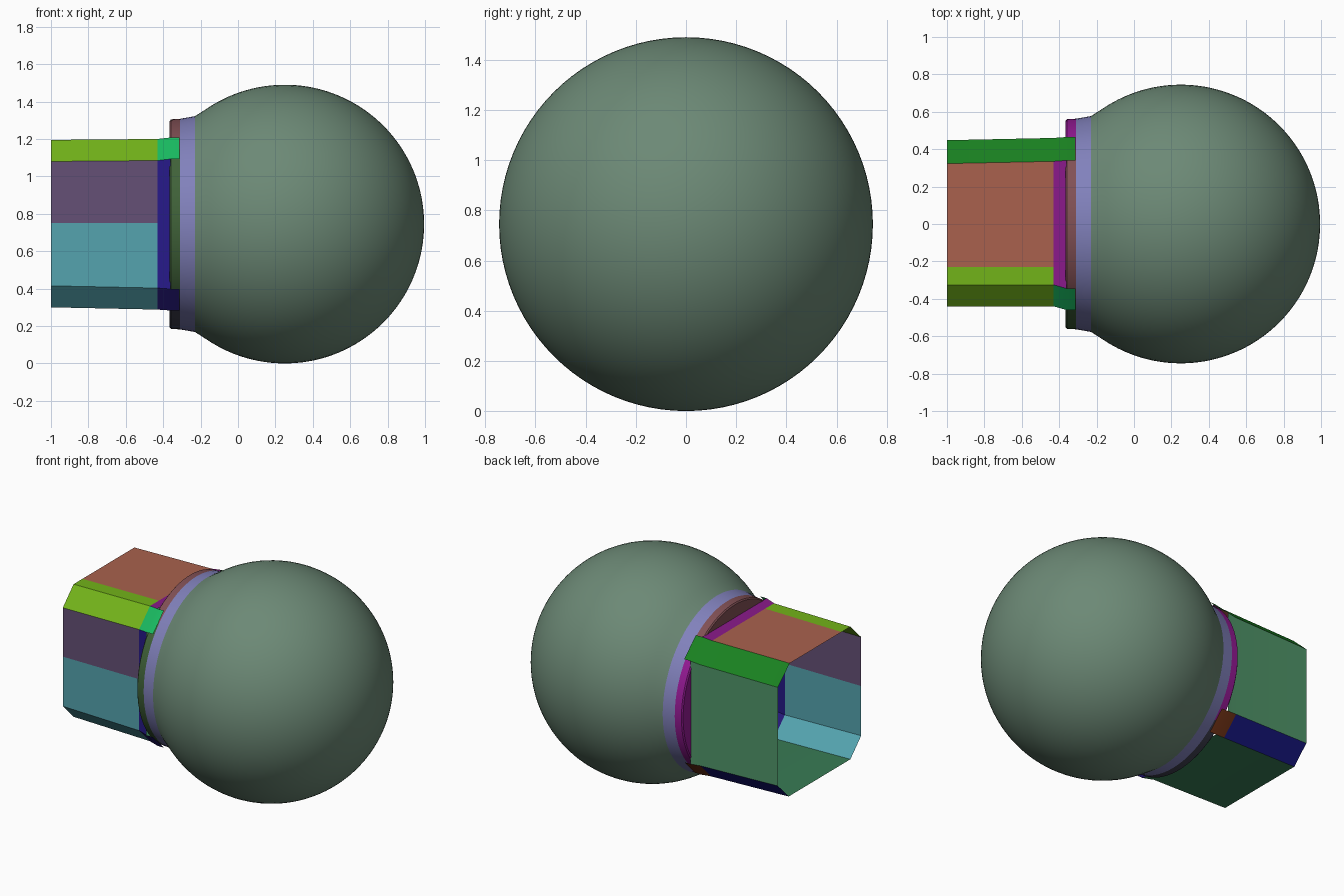
import bpy, bmesh, math

if "Cube" in bpy.data.objects:
    bpy.data.objects.remove(bpy.data.objects["Cube"])

CZ = 0.745          # height of the lamp axis


def make(name, rows, color, closed=False, angle=30):
    """Skin a grid of points (rows of equal length) into one object."""
    bm = bmesh.new()
    grid = [[bm.verts.new(p) for p in row] for row in rows]
    n = len(rows[0])
    for a, b in zip(grid, grid[1:]):
        for i in range(n if closed else n - 1):
            j = (i + 1) % n
            bm.faces.new((a[i], b[i], b[j], a[j]))
    bmesh.ops.remove_doubles(bm, verts=bm.verts, dist=1e-5)
    bmesh.ops.recalc_face_normals(bm, faces=bm.faces)
    me = bpy.data.meshes.new(name)
    bm.to_mesh(me)
    bm.free()
    ob = bpy.data.objects.new(name, me)
    bpy.context.collection.objects.link(ob)
    mat = bpy.data.materials.new(name)
    mat.diffuse_color = (*color, 1)
    mat.use_nodes = True
    mat.node_tree.nodes["Principled BSDF"].inputs["Base Color"].default_value = mat.diffuse_color
    me.materials.append(mat)
    bpy.ops.object.select_all(action='DESELECT')
    ob.select_set(True)
    bpy.context.view_layer.objects.active = ob
    bpy.ops.object.shade_smooth_by_angle(angle=math.radians(angle))
    return ob


def lathe(name, profile, color, seg=96):
    rows = [[(x, r * math.cos(k * math.tau / seg), CZ + r * math.sin(k * math.tau / seg))
             for k in range(seg)] for x, r in profile]
    return make(name, rows, color, closed=True)


# Round globe and the collar at its mouth
R = 0.745
start = math.acos(-0.42 / R)
globe = [(-0.23, 0.577)] + [(0.25 + R * math.cos(start * (1 - t / 48)),
                             R * math.sin(start * (1 - t / 48))) for t in range(49)]
lathe("globe", globe, (0.15, 0.25, 0.18))
lathe("collar", [(-0.31, 0.563), (-0.23, 0.577)], (0.22, 0.22, 0.5))

# Tapered eight-sided housing: section limits (y0, y1, z0, z1) at each station
STATIONS = {-1.0: (-0.44, 0.448, 0.30, 1.195), -0.43: (-0.44, 0.46, 0.288, 1.20),
            -0.36: (-0.46, 0.465, 0.283, 1.208), -0.312: (-0.46, 0.465, 0.283, 1.208)}
C = 0.115           # corner cut


def section(x):
    """Named points round the housing outline."""
    y0, y1, z0, z1 = STATIONS[x]
    return [(x, y1 - C - 0.01, z1), (x, -0.23, z1), (x, y0 + C, z1), (x, y0, z1 - C),
            (x, y0, 0.75), (x, y0, z0 + C), (x, y0 + C, z0), (x, y1 - C, z0),
            (x, y1, z0 + C), (x, y1, z1 - C)]


def panel(name, idx, xs, color):
    make(name, [[section(x)[i] for i in idx] for x in xs], color, angle=20)


BODY, NECK, LONG = (-1.0, -0.43), (-0.43, -0.36), (-0.43, -0.36, -0.312)
panel("roof_panel", (0, 1), BODY, (0.4, 0.12, 0.075))
panel("roof_front_corner", (1, 2, 3), BODY, (0.17, 0.45, 0.01))
panel("front_upper_panel", (3, 4), BODY, (0.13, 0.08, 0.18))
panel("front_lower_panel", (4, 5, 6), BODY, (0.09, 0.37, 0.43))
panel("floor_panel", (6, 7), (-1.0, -0.43, -0.36), (0.04, 0.2, 0.09))
panel("floor_back_corner", (7, 8), (-1.0,) + NECK[:1], (0.01, 0.01, 0.25))
panel("back_panel", (8, 9), (-1.0, -0.43, -0.36), (0.08, 0.3, 0.14))
panel("roof_back_corner", (9, 0), (-1.0,) + LONG, (0.01, 0.22, 0.015))
panel("neck_roof", (0, 1, 2), NECK, (0.25, 0.01, 0.25))
panel("neck_front_corner", (2, 3), LONG, (0.01, 0.5, 0.12))
panel("neck_front", (3, 4, 5), NECK, (0.02, 0.01, 0.25))
panel("neck_lower_corner", (5, 6), LONG, (0.02, 0.01, 0.2))
panel("neck_back_corner", (7, 8), LONG, (0.2, 0.04, 0.01))


def outline_radius(a):
    """Distance from the axis to the housing outline at angle a."""
    y0, y1, z0, z1 = STATIONS[-0.36]
    c, s = math.cos(a), math.sin(a)
    hy, hz = (y1 if c > 0 else -y0), (z1 - CZ if s > 0 else CZ - z0)
    c, s = abs(c) + 1e-9, abs(s) + 1e-9
    return min(hy / c, hz / s, (hy + hz - C) / (c + s))


# Flange between housing and collar, in four quarters
for name, mid, color in (("flange_back", 0, (0.3, 0.01, 0.3)),
                         ("flange_top", 90, (0.22, 0.08, 0.09)),
                         ("flange_front", 180, (0.05, 0.12, 0.04)),
                         ("flange_bottom", 270, (0.05, 0.05, 0.08))):
    rows = []
    for k in range(25):
        a = math.radians(mid - 45 + k * 90 / 24)
        prof = [(-0.362, min(outline_radius(a), 0.545)), (-0.365, 0.552),
                (-0.358, 0.56), (-0.31, 0.563)]
        rows.append([(x, r * math.cos(a), CZ + r * math.sin(a)) for x, r in prof])
    make(name, rows, color)
